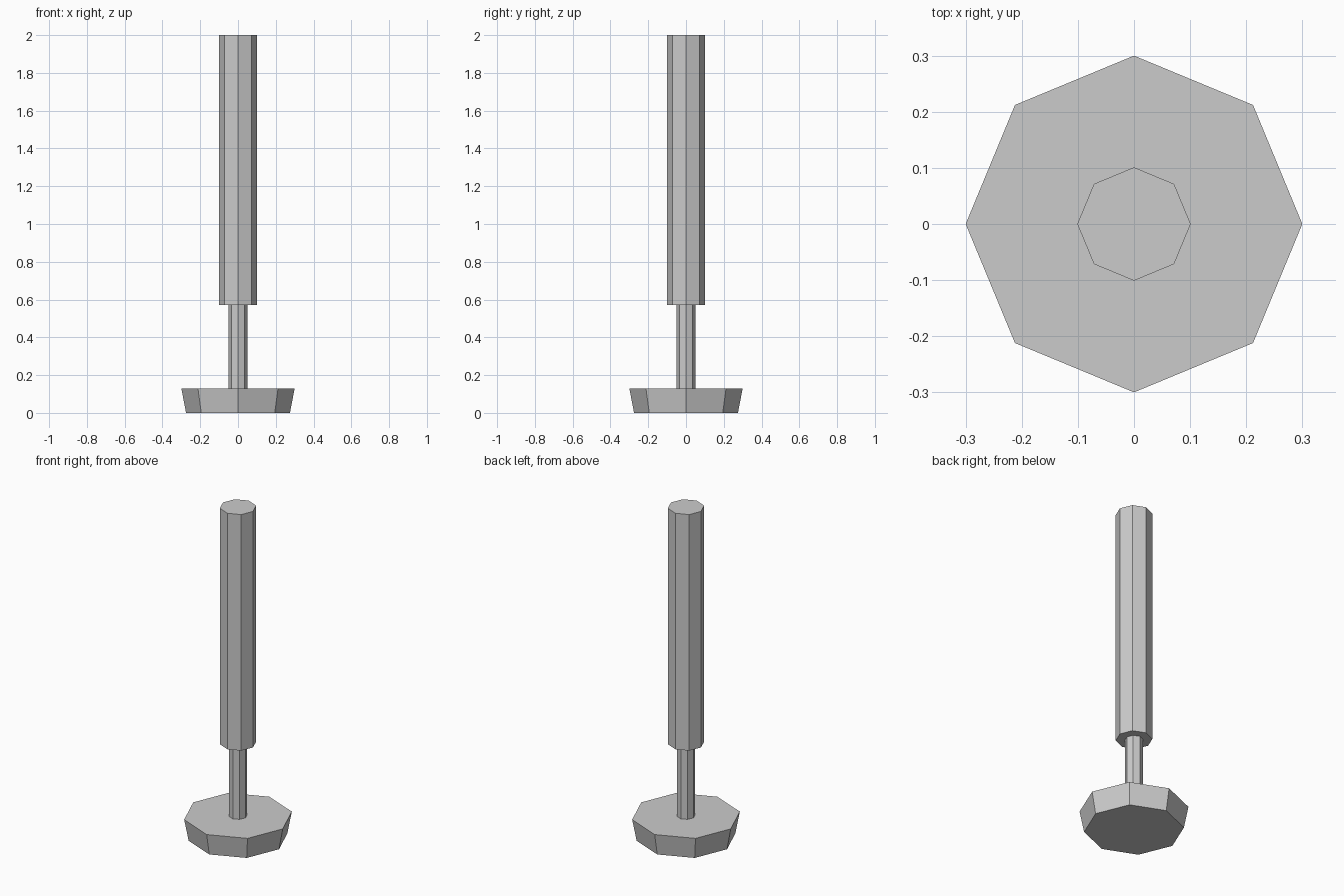
import bpy

if "Cube" in bpy.data.objects:
    bpy.data.objects.remove(bpy.data.objects["Cube"])

SIDES = 8


def tapered_part(name, r_bottom, r_top, z0, z1, caps='NGON'):
    """Flat-shaded octagonal section standing between z0 and z1."""
    bpy.ops.mesh.primitive_cone_add(
        vertices=SIDES, radius1=r_bottom, radius2=r_top, depth=z1 - z0,
        end_fill_type=caps, location=(0, 0, (z0 + z1) / 2))
    obj = bpy.context.object
    obj.name = name
    return obj


# Foot pad, flaring slightly upward
tapered_part("foot_pad", 0.275, 0.30, 0.0, 0.13)
# Thin stem, its ends hidden against pad and shaft
tapered_part("stem", 0.05, 0.05, 0.13, 0.57, caps='NOTHING')
# Thick upper shaft
tapered_part("shaft", 0.101, 0.101, 0.57, 2.0)
